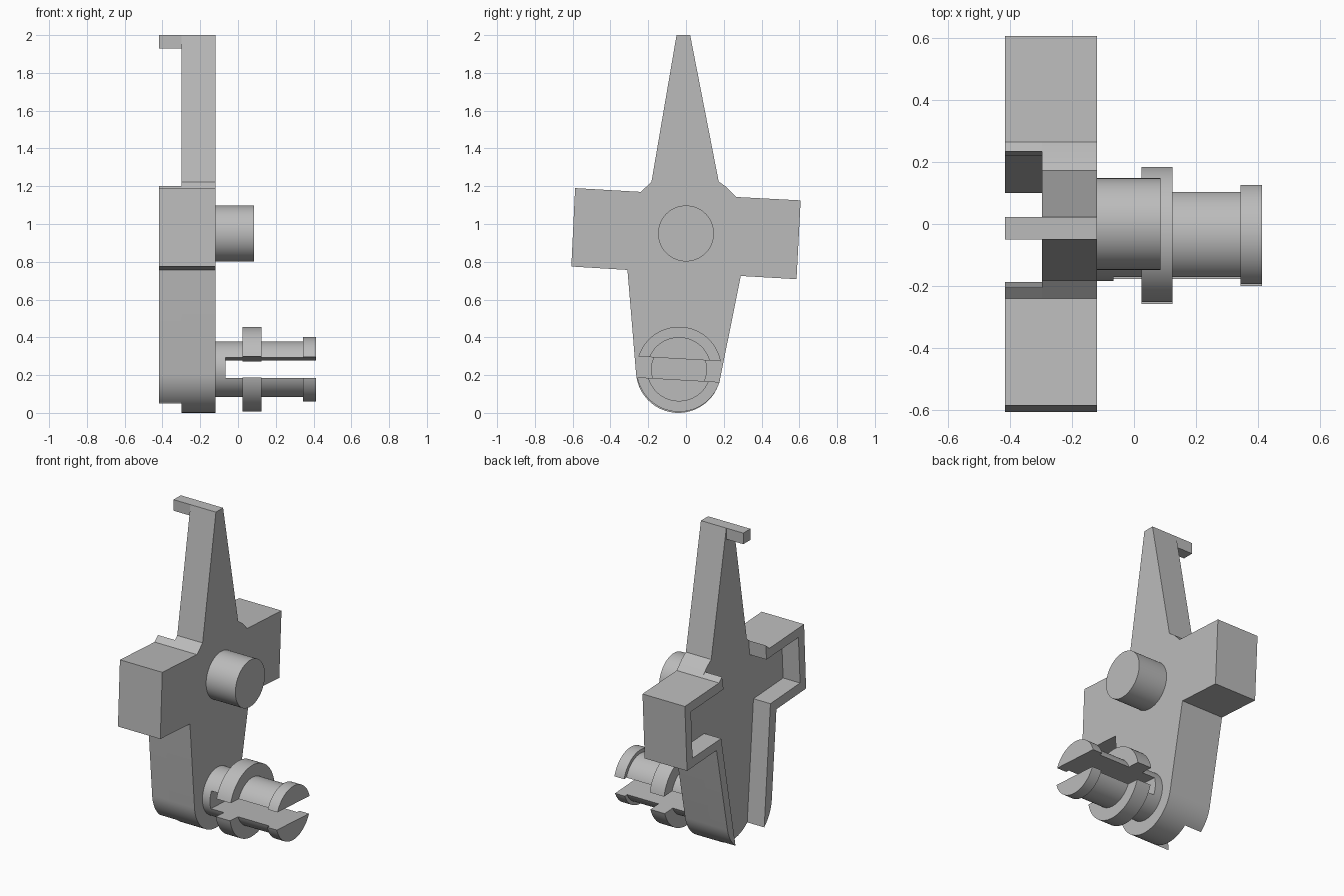
import bpy, bmesh
from math import radians, sin, cos, asin, pi

cube = bpy.data.objects.get("Cube")
if cube:
    bpy.data.objects.remove(cube, do_unlink=True)

grey = bpy.data.materials.new("plain grey")
grey.use_nodes = True
colour = (0.5, 0.5, 0.5, 1)
grey.diffuse_color = colour
grey.node_tree.nodes["Principled BSDF"].inputs["Base Color"].default_value = colour


def arc(centre, r, start, end, steps):
    """Points (y, z) along an arc, angles in degrees."""
    angles = [radians(start + (end - start) * i / steps) for i in range(steps + 1)]
    return [(centre[0] + r * cos(a), centre[1] + r * sin(a)) for a in angles]


def extrude(name, outline, x0, x1):
    """Prism along x from a (y, z) outline."""
    bm = bmesh.new()
    face = bm.faces.new([bm.verts.new((x0, y, z)) for y, z in outline])
    result = bmesh.ops.extrude_face_region(bm, geom=[face])
    verts = [v for v in result["geom"] if isinstance(v, bmesh.types.BMVert)]
    bmesh.ops.translate(bm, verts=verts, vec=(x1 - x0, 0, 0))
    bmesh.ops.recalc_face_normals(bm, faces=bm.faces)
    mesh = bpy.data.meshes.new(name)
    bm.to_mesh(mesh)
    bm.free()
    mesh.materials.append(grey)
    ob = bpy.data.objects.new(name, mesh)
    bpy.context.collection.objects.link(ob)
    bpy.ops.object.select_all(action="DESELECT")
    ob.select_set(True)
    bpy.context.view_layer.objects.active = ob
    bpy.ops.object.shade_smooth_by_angle(angle=radians(25))
    return ob


BACK, FLOOR, FACE = -0.417, -0.298, -0.12    # x of rim edge, plate back, plate face
foot = (-0.04, 0.225)
foot_r = 0.225

# Outer edges shared by the plate and its rim walls
front_arm = [(-0.24, 1.17), (-0.587, 1.19), (-0.607, 0.775), (-0.31, 0.757)]
rear_arm = [(0.29, 0.725), (0.585, 0.708), (0.607, 1.125), (0.265, 1.143)]

# Lever plate with tapering pointer, two arms and rounded foot
plate = ([(0.022, 2.0), (-0.05, 2.0), (-0.183, 1.222)] + front_arm
         + arc(foot, foot_r, 184.6, 348, 32) + rear_arm
         + [(0.215, 1.195), (0.173, 1.225)])
extrude("lever_plate", plate, FLOOR, FACE)

# Raised rim walls, open at the top and the foot
front_rim = ([(-0.205, 1.201)] + front_arm + arc(foot, foot_r, 184.6, 229, 10)
             + [(-0.25, 0.815), (-0.547, 0.833), (-0.53, 1.128), (-0.21, 1.11)])
extrude("front_rim", front_rim, BACK, FLOOR)
rear_rim = (arc(foot, foot_r, 308.5, 348, 10) + rear_arm
            + [(0.235, 1.17), (0.22, 1.086), (0.546, 1.068), (0.53, 0.768), (0.243, 0.783)])
extrude("rear_rim", rear_rim, BACK, FLOOR)

# Hook at the pointer tip
extrude("tip_hook", [(-0.05, 1.93), (0.022, 1.93), (0.022, 2.0), (-0.05, 2.0)], BACK, FLOOR)

# Pivot pin
extrude("pivot_pin", arc((0, 0.95), 0.148, 0, 354.375, 63), FACE, 0.085)

# Split snap pin: solid root, then two halves with collar and lip
pin = (-0.037, 0.231)
tilt, half_gap = -3.3, 0.055
extrude("snap_pin_root", arc(pin, 0.148, 0, 354.375, 63), FACE, -0.067)
sections = [("shaft", 0.148, -0.067, 0.345), ("collar", 0.225, 0.025, 0.125),
            ("lip", 0.17, 0.345, 0.413)]
for side, turn in (("upper", 0), ("lower", 180)):
    for part, r, x0, x1 in sections:
        edge = asin(half_gap / r) * 180 / pi
        outline = arc(pin, r, tilt + turn + edge, tilt + turn + 180 - edge, 32)
        extrude(f"{side}_snap_{part}", outline, x0, x1)
